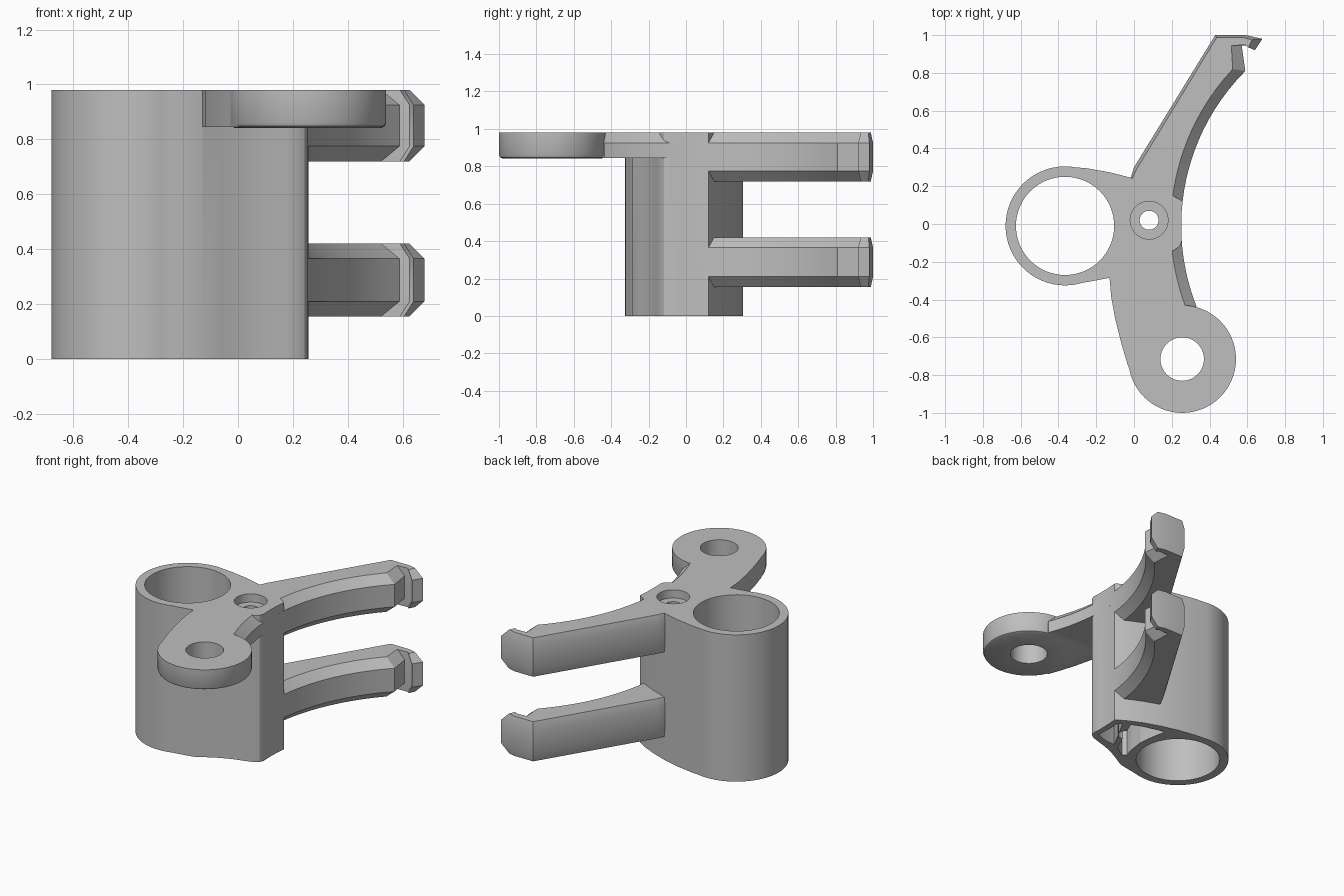
import bpy, bmesh, math
from mathutils import Vector

old = bpy.data.objects.get("Cube")
if old:
    bpy.data.objects.remove(old, do_unlink=True)

TOP = 0.98
ARC_C, ARC_R = Vector((1.41, -0.01)), 1.16   # concave inner side of the arms
TUBE = (-0.365, -0.01)
SCREW = (0.08, 0.02)
LUG = (0.255, -0.715)

grey = bpy.data.materials.new("plain grey")
grey.use_nodes = True
grey.diffuse_color = (0.52, 0.52, 0.52, 1)
grey.node_tree.nodes["Principled BSDF"].inputs["Base Color"].default_value = grey.diffuse_color


def loft(name, sections):
    """Solid through matching outlines: a list of (z, points)."""
    bm = bmesh.new()
    rings = [[bm.verts.new((p[0], p[1], z)) for p in pts] for z, pts in sections]
    n = len(rings[0])
    for lo, hi in zip(rings, rings[1:]):
        for i in range(n):
            j = (i + 1) % n
            bm.faces.new((lo[i], lo[j], hi[j], hi[i]))
    bm.faces.new(rings[0][::-1])
    bm.faces.new(rings[-1])
    bmesh.ops.recalc_face_normals(bm, faces=bm.faces)
    me = bpy.data.meshes.new(name)
    bm.to_mesh(me)
    bm.free()
    me.materials.append(grey)
    ob = bpy.data.objects.new(name, me)
    bpy.context.collection.objects.link(ob)
    return ob


def circle(c, r, n=64):
    return [(c[0] + r * math.cos(2 * math.pi * i / n),
             c[1] + r * math.sin(2 * math.pi * i / n)) for i in range(n)]


def disc(name, c, r, z0, z1):
    return loft(name, [(z0, circle(c, r)), (z1, circle(c, r))])


def inner_arc(y0, y1, inset, n=14):
    """Points on the concave side, moved into the part by inset."""
    r = ARC_R + inset
    ys = [y0 + (y1 - y0) * i / n for i in range(n + 1)]
    return [(ARC_C.x - math.sqrt(r * r - (y - ARC_C.y) ** 2), y) for y in ys]


def combine(base, other, mode):
    mod = base.modifiers.new(mode, 'BOOLEAN')
    mod.operation, mod.object, mod.solver = mode, other, 'EXACT'
    bpy.context.view_layer.objects.active = base
    bpy.ops.object.modifier_apply(modifier=mod.name)
    bpy.data.objects.remove(other, do_unlink=True)


# Column: a tube blended into a narrow web
bracket = disc("bracket", TUBE, 0.315, 0, TOP)
web = ([(-0.36, -0.322), (-0.24, -0.306), (-0.13, -0.285), (-0.06, -0.245), (0.01, -0.207),
        (0.09, -0.175), (0.17, -0.152), (0.215, -0.138), (0.242, -0.118)]
       + inner_arc(-0.09, 0.12, 0, 4)
       + [(0.19, 0.16), (0.1, 0.203), (-0.02, 0.246), (-0.13, 0.274), (-0.25, 0.295), (-0.36, 0.304)])
combine(bracket, loft("web", [(0, web), (TOP, web)]), 'UNION')


# Two hooked arms with chamfered edges
def arm_body():
    return (inner_arc(0.08, 0.81, 0)
            + [(0.57, 0.945), (0.625, 0.945), (0.64, 0.92), (0.68, 0.98), (0.59, 1.0),
               (0.43, 1.0), (0.0, 0.3), (-0.02, 0.235), (0.05, 0.08)])


def arm_cap():
    return (inner_arc(0.08, 0.82, 0.055)
            + [(0.515, 0.945), (0.59, 0.948), (0.605, 0.935), (0.625, 0.975), (0.575, 0.988),
               (0.438, 0.988), (0.015, 0.292), (-0.012, 0.235), (0.05, 0.08)])


for name, z0, z1 in (("lower_arm", 0.155, 0.42), ("upper_arm", 0.72, TOP)):
    arm = loft(name, [(z0, arm_cap()), (z0 + 0.055, arm_body()),
                      (z1 - 0.055, arm_body()), (z1, arm_cap())])
    combine(bracket, arm, 'UNION')


# Neck plate running from the column to the lug
def neck(inset):
    return ([(-0.1, 0.15), (-0.13, -0.28), (-0.12, -0.39), (-0.1, -0.5), (-0.065, -0.64),
             (-0.035, -0.74), (0.0, -0.835), (0.2, -0.75), (0.25, -0.6)]
            + inner_arc(-0.435, 0.1, inset))


combine(bracket, loft("neck", [(0.845, neck(0)), (TOP - 0.055, neck(0)), (TOP, neck(0.055))]), 'UNION')

# Round lug with a softened lower edge
lug = loft("lug", [(0.842, circle(LUG, 0.267)), (0.848, circle(LUG, 0.279)),
                   (0.86, circle(LUG, 0.285)), (TOP, circle(LUG, 0.285))])
combine(bracket, lug, 'UNION')

# Bores and counterbore
for c, r, z0 in ((TUBE, 0.26, -0.1), (LUG, 0.115, 0.7), (SCREW, 0.05, -0.1), (SCREW, 0.1, 0.925)):
    combine(bracket, disc("bore", c, r, z0, 1.1), 'DIFFERENCE')

# Hollow pockets under the web, split by a diagonal rib
pockets = (
    [(0.215, -0.09), (0.208, 0.01), (0.212, 0.09), (0.185, 0.11), (0.06, -0.12), (0.14, -0.115)],
    [(0.14, 0.135), (0.07, 0.165), (-0.08, 0.205), (-0.06, 0.1), (-0.05, 0.0), (-0.065, -0.11),
     (-0.085, -0.17), (-0.06, -0.19), (0.02, -0.135)],
)
for p in pockets:
    combine(bracket, loft("pocket", [(-0.1, p), (0.84, p)]), 'DIFFERENCE')

# Smooth shading with sharp edges kept
bpy.ops.object.select_all(action='DESELECT')
bracket.select_set(True)
bpy.context.view_layer.objects.active = bracket
bpy.ops.object.shade_smooth_by_angle(angle=math.radians(28))
